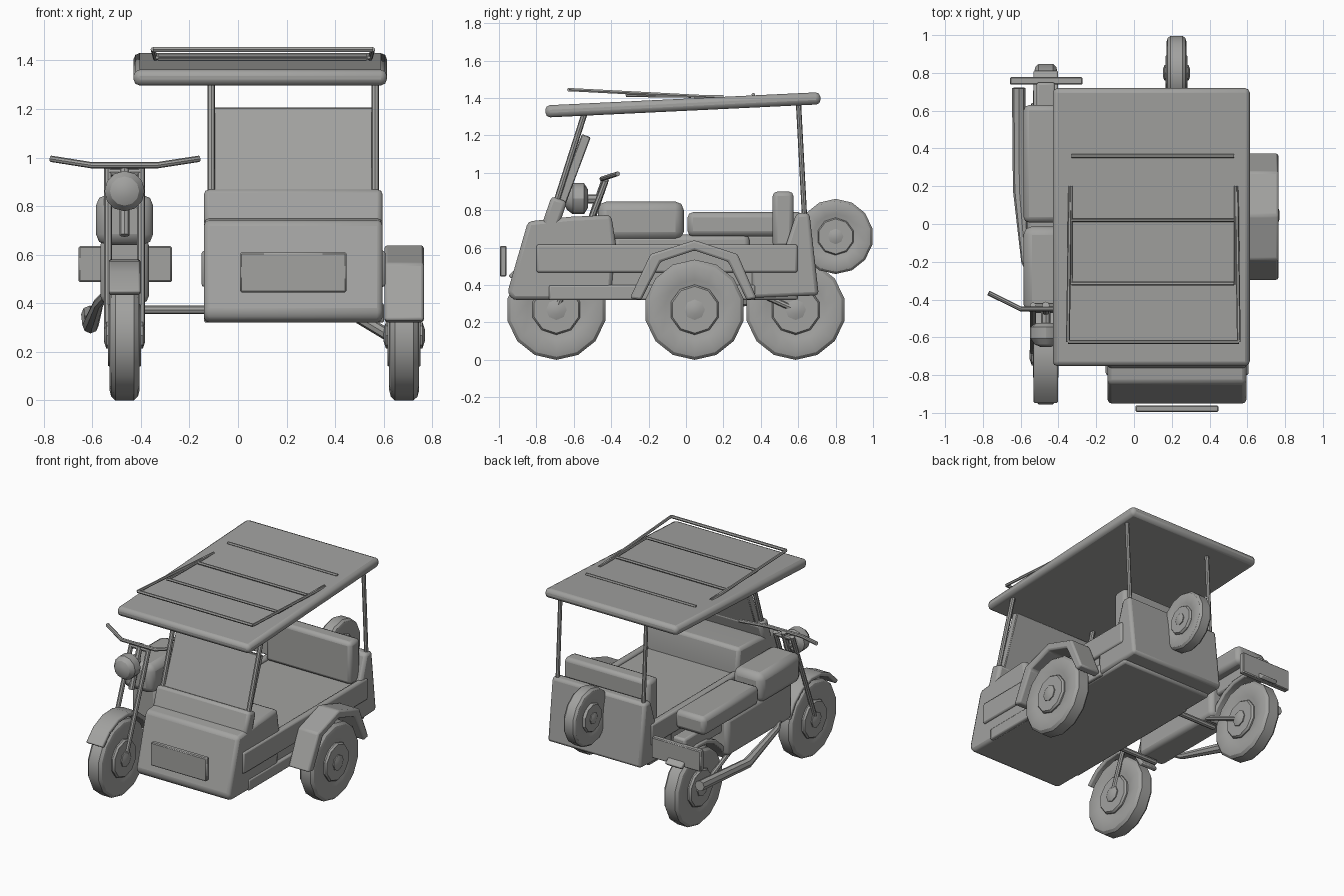
import bpy, bmesh, math
from mathutils import Vector, Matrix

if "Cube" in bpy.data.objects:
    bpy.data.objects.remove(bpy.data.objects["Cube"])

mat = bpy.data.materials.new("grey_paint")
mat.diffuse_color = (0.36, 0.36, 0.35, 1)
mat.use_nodes = True
mat.node_tree.nodes["Principled BSDF"].inputs["Base Color"].default_value = mat.diffuse_color


def finish(name, bm, bevel=0.0, segs=2):
    bmesh.ops.recalc_face_normals(bm, faces=bm.faces)
    me = bpy.data.meshes.new(name)
    bm.to_mesh(me)
    bm.free()
    ob = bpy.data.objects.new(name, me)
    bpy.context.collection.objects.link(ob)
    me.materials.append(mat)
    if bevel:
        m = ob.modifiers.new("bevel", 'BEVEL')
        m.width, m.segments = bevel, segs
    bpy.ops.object.select_all(action='DESELECT')
    ob.select_set(True)
    bpy.context.view_layer.objects.active = ob
    bpy.ops.object.shade_smooth_by_angle()
    return ob


def box(name, x, y, z, bevel=0.015, tilt=0.0, segs=2):
    """Box from (min, max) ranges, tilted about its own x axis."""
    bm = bmesh.new()
    size = Vector((x[1] - x[0], y[1] - y[0], z[1] - z[0]))
    mid = Vector((sum(x) / 2, sum(y) / 2, sum(z) / 2))
    bmesh.ops.create_cube(bm, size=1, matrix=Matrix.Translation(mid)
                          @ Matrix.Rotation(tilt, 4, 'X') @ Matrix.Diagonal(size).to_4x4())
    return finish(name, bm, bevel, segs)


def prism(name, pts, x0, x1, bevel=0.015):
    """Side outline of (y, z) points extruded along x."""
    bm = bmesh.new()
    face = bm.faces.new([bm.verts.new((x0, y, z)) for y, z in pts])
    ext = bmesh.ops.extrude_face_region(bm, geom=[face])
    vs = [g for g in ext["geom"] if isinstance(g, bmesh.types.BMVert)]
    bmesh.ops.translate(bm, verts=vs, vec=(x1 - x0, 0, 0))
    return finish(name, bm, bevel)


def lathe(name, prof, centre, segs=14, axis='X'):
    """Revolve (radius, offset) points around an x or y axis."""
    bm = bmesh.new()
    rings = []
    for r, o in prof:
        ring = []
        for i in range(segs):
            a = 2 * math.pi * i / segs
            p = (o, r * math.sin(a), r * math.cos(a))
            if axis == 'Y':
                p = (p[1], p[0], p[2])
            ring.append(bm.verts.new(Vector(centre) + Vector(p)))
        rings.append(ring)
    for a, b in zip(rings, rings[1:]):
        for i in range(segs):
            j = (i + 1) % segs
            bm.faces.new((a[i], a[j], b[j], b[i]))
    bm.faces.new(rings[0])
    bm.faces.new(rings[-1])
    return finish(name, bm)


def tube(name, pts, radii, segs=8):
    """Round tube through points with a radius per point."""
    if not isinstance(radii, (list, tuple)):
        radii = [radii] * len(pts)
    pts = [Vector(p) for p in pts]
    bm = bmesh.new()
    rings = []
    for i, p in enumerate(pts):
        d = (pts[min(i + 1, len(pts) - 1)] - pts[max(i - 1, 0)]).normalized()
        up = Vector((0, 0, 1)) if abs(d.z) < 0.9 else Vector((0, 1, 0))
        u = d.cross(up).normalized()
        v = d.cross(u)
        rings.append([bm.verts.new(p + radii[i] * (u * math.cos(t) + v * math.sin(t)))
                      for t in [2 * math.pi * k / segs for k in range(segs)]])
    for a, b in zip(rings, rings[1:]):
        for i in range(segs):
            j = (i + 1) % segs
            bm.faces.new((a[i], a[j], b[j], b[i]))
    bm.faces.new(rings[0])
    bm.faces.new(rings[-1])
    return finish(name, bm)


def wheel(name, centre, s=1.0, axis='X', width=1.0):
    side = [(0.13, 0.045), (0.16, 0.055), (0.225, 0.062), (0.252, 0.055), (0.268, 0.038)]
    w = width
    tyre = [(r * s, -o * w) for r, o in side] + [(r * s, o * w) for r, o in reversed(side)]
    lathe(name + "_tyre", tyre, centre, 14, axis)
    disc = [(0.125, -0.068), (0.134, -0.055), (0.134, 0.055), (0.125, 0.068)]
    lathe(name + "_rim", [(r * s, o * w) for r, o in disc], centre, 10, axis)
    hub = [(0.025, -0.085), (0.055, -0.075), (0.055, 0.075), (0.025, 0.085)]
    lathe(name + "_hub", [(r * s, o * w) for r, o in hub], centre, 8, axis)


def fender(name, cy, cz, r, t, a0, a1, n, x0, x1):
    """Curved mudguard; angles in degrees measured from +y."""
    angs = [math.radians(a0 + (a1 - a0) * i / n) for i in range(n + 1)]
    pts = [(cy + r * math.cos(a), cz + r * math.sin(a)) for a in angs]
    pts += [(cy + (r - t) * math.cos(a), cz + (r - t) * math.sin(a)) for a in reversed(angs)]
    prism(name, pts, x0, x1, 0.008)


MX = -0.467   # motorcycle centre line

# wheels
wheel("front_wheel", (MX, -0.693, 0.268))
wheel("rear_wheel", (MX, 0.586, 0.268))
wheel("sidecar_wheel", (0.684, 0.046, 0.268))
wheel("spare_wheel", (0.225, 0.8, 0.66), 0.75, 'Y', 0.85)
# rebuild orientation of the spare: its axle runs along x
for part in ("tyre", "rim", "hub"):
    ob = bpy.data.objects["spare_wheel_" + part]
    c = Vector((0.225, 0.8, 0.66))
    ob.data.transform(Matrix.Translation(c) @ Matrix.Rotation(math.pi / 2, 4, 'Z')
                      @ Matrix.Translation(-c))

# mudguards
outer = [(-0.30, 0.33), (-0.19, 0.565), (0.045, 0.64), (0.276, 0.565), (0.377, 0.33)]
inner = [(0.325, 0.32), (0.225, 0.525), (0.045, 0.585), (-0.135, 0.525), (-0.24, 0.32)]
prism("sidecar_fender", outer + inner, 0.603, 0.765, 0.012)
fender("front_fender", -0.693, 0.268, 0.315, 0.03, 20, 145, 6, MX - 0.065, MX + 0.065)
fender("rear_fender", 0.586, 0.268, 0.325, 0.03, 45, 160, 6, MX - 0.065, MX + 0.065)

# sidecar body
prism("nose", [(-0.955, 0.36), (-0.925, 0.32), (-0.40, 0.32), (-0.375, 0.62), (-0.40, 0.775),
               (-0.62, 0.765), (-0.845, 0.74)], -0.14, 0.595, 0.022)
box("floor_tub", (-0.13, 0.58), (-0.6, 0.6), (0.32, 0.6))
prism("rear_panel", [(0.35, 0.33), (0.71, 0.345), (0.66, 0.785), (0.59, 0.785), (0.53, 0.6),
                     (0.35, 0.55)], -0.14, 0.595, 0.02)
for side, x in (("left", (-0.15, -0.10)), ("right", (0.56, 0.607))):
    box(side + "_side_panel", x, (-0.80, 0.596), (0.467, 0.617), 0.012)
    box(side + "_sill", (x[0] + 0.01, x[1] - 0.005), (-0.733, 0.37), (0.32, 0.40), 0.01)
box("sidecar_backrest", (-0.11, 0.56), (0.463, 0.575), (0.6, 0.90), 0.025)
box("front_plate", (0.008, 0.447), (-0.995, -0.96), (0.445, 0.61), 0.006, segs=1)

# windscreen and canopy posts
box("windscreen_cowl", (-0.14, 0.595), (-0.748, -0.66), (0.70, 0.865), 0.02, -0.33)
box("windscreen", (-0.10, 0.557), (-0.632, -0.582), (0.79, 1.212), 0.005, -0.36, 1)
for side, x in (("left", -0.11), ("right", 0.565)):
    tube(side + "_front_post", [(x, -0.73, 0.73), (x, -0.545, 1.31)], 0.016)
    tube(side + "_rear_post", [(x, 0.635, 0.74), (x, 0.6, 1.40)], 0.014)

# roof and its rack
box("roof", (-0.43, 0.613), (-0.753, 0.72), (1.331, 1.396), 0.025, 0.048)
tube("rack_front_bar", [(-0.35, -0.625, 1.445), (0.555, -0.625, 1.445)], 0.011, 6)
for side, x, dx in (("left", -0.35, 0.012), ("right", 0.555, -0.012)):
    tube("rack_rail_" + side, [(x, -0.625, 1.445), (x + dx, 0.2, 1.402)], 0.01, 6)
    tube("rack_inner_rail_" + side, [(x + 1.4 * dx, -0.32, 1.412), (x + 1.4 * dx, 0.2, 1.408)], 0.008, 6)
for i, (y, z) in enumerate(((-0.315, 1.418), (0.02, 1.408), (0.36, 1.418))):
    tube("rack_cross_bar_%d" % (i + 1), [(-0.33, y, z), (0.53, y, z)], 0.01, 6)

# motorcycle body
box("fuel_tank", (MX - 0.118, MX + 0.118), (-0.47, -0.012), (0.64, 0.847), 0.045)
box("rider_seat", (MX - 0.118, MX + 0.118), (0.008, 0.63), (0.66, 0.79), 0.03)
box("engine_block", (MX - 0.1, MX + 0.1), (-0.39, 0.34), (0.40, 0.67), 0.03)
box("rear_board", (-0.657, -0.272), (0.738, 0.778), (0.487, 0.635), 0.006, segs=1)
box("tail_bracket", (MX - 0.05, MX + 0.05), (0.3, 0.75), (0.56, 0.67), 0.015)

# steering
for side, s in (("left", -1), ("right", 1)):
    x = MX + s * 0.068
    tube("fork_" + side, [(x, -0.693, 0.268), (x, -0.43, 0.955)], 0.016)
    tube("swing_arm_" + side, [(x, 0.586, 0.268), (x, 0.2, 0.44)], 0.016)
tube("fork_bridge", [(MX - 0.07, -0.435, 0.94), (MX + 0.07, -0.435, 0.94)], 0.016)
tube("steering_neck", [(MX, -0.53, 0.68), (MX, -0.43, 0.97)], 0.02)
tube("handlebar", [(-0.77, -0.365, 0.995), (-0.6, -0.45, 0.968), (-0.335, -0.45, 0.968),
                   (-0.16, -0.365, 0.995)], 0.013)
lathe("headlamp", [(0.03, -0.075), (0.06, -0.062), (0.083, -0.03), (0.083, 0.03), (0.05, 0.05)],
      (MX, -0.575, 0.862), 12, 'Y')
tube("headlamp_bracket", [(MX, -0.56, 0.86), (MX, -0.46, 0.86)], 0.025)

# exhaust and sidecar struts
tube("exhaust", [(-0.61, 0.72, 0.355), (-0.607, 0.18, 0.31), (-0.575, -0.2, 0.40), (-0.53, -0.3, 0.45)],
     [0.036, 0.034, 0.022, 0.018])
for name, y in (("front_strut", -0.34), ("rear_strut", 0.25)):
    tube(name, [(MX, y, 0.373), (-0.1, y, 0.373)], 0.018)
tube("sidecar_axle", [(0.5, 0.046, 0.34), (0.62, 0.046, 0.268)], 0.025)
tube("spare_bracket", [(0.225, 0.64, 0.66), (0.225, 0.8, 0.66)], 0.025)
